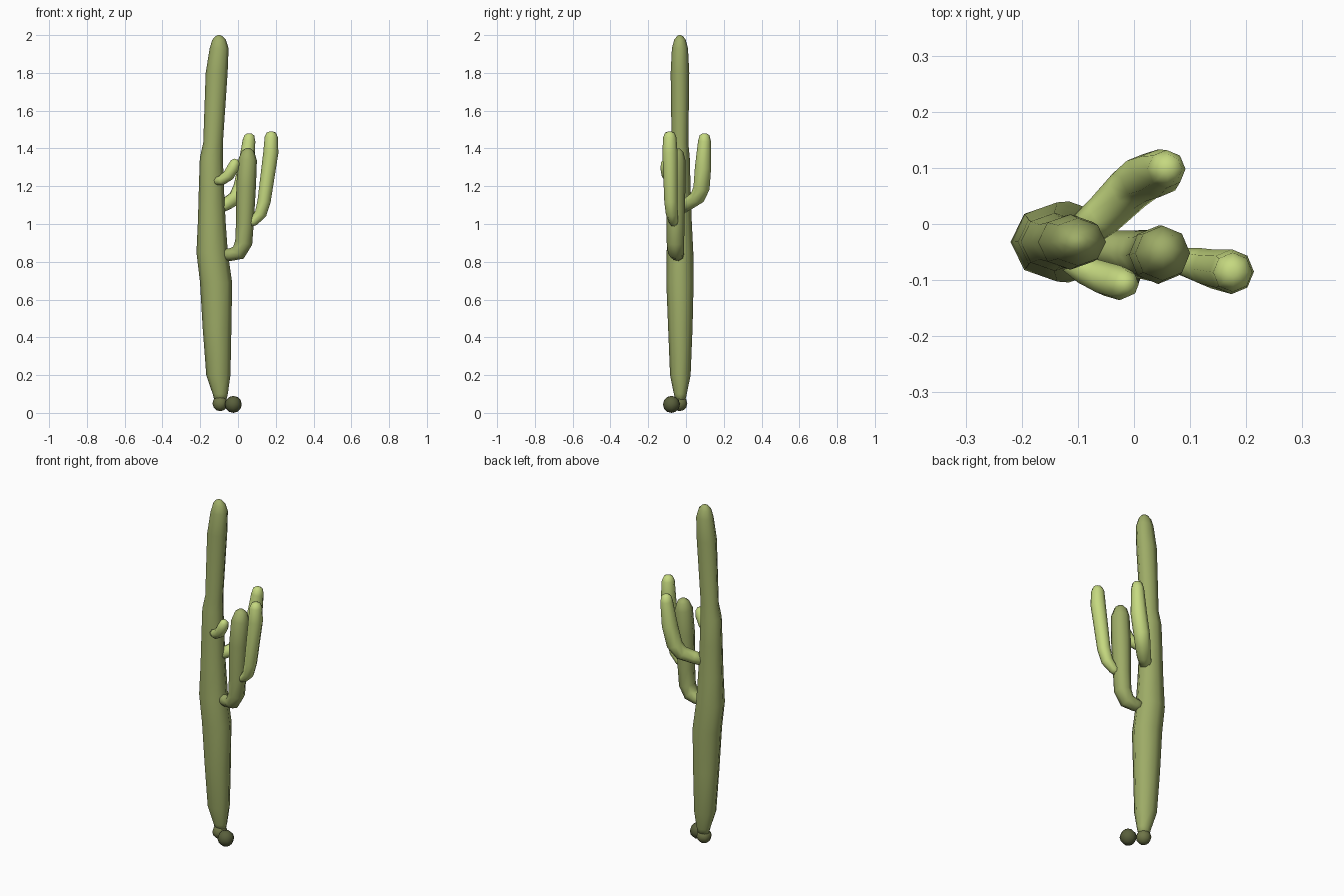
import bpy, bmesh, math
from mathutils import Vector


def material(name, rgb):
    m = bpy.data.materials.new(name)
    m.diffuse_color = (*rgb, 1)
    return m


body_green = material("olive green", (0.34, 0.41, 0.135))
arm_green = material("light green", (0.56, 0.69, 0.215))
dark_olive = material("dark olive", (0.10, 0.115, 0.045))
mid_olive = material("mid olive", (0.16, 0.18, 0.065))


def finish(bm, name, mat):
    bmesh.ops.recalc_face_normals(bm, faces=bm.faces)
    for f in bm.faces:
        f.smooth = True
    me = bpy.data.meshes.new(name)
    bm.to_mesh(me)
    bm.free()
    me.materials.append(mat)
    ob = bpy.data.objects.new(name, me)
    bpy.context.collection.objects.link(ob)
    return ob


# Skin a closed eight-sided stem over stations (x, y, z, radius)
def stem(name, path, mat, squash=1.0, tilt=True, sides=8):
    bm = bmesh.new()
    pts = [Vector(p[:3]) for p in path]
    rings = []
    for i, p in enumerate(path):
        d = pts[min(i + 1, len(pts) - 1)] - pts[max(i - 1, 0)]
        q = Vector((0, 0, 1)).rotation_difference(d)
        ring = []
        for k in range(sides):
            a = 2 * math.pi * k / sides
            v = Vector((p[3] * math.cos(a), p[3] * squash * math.sin(a), 0))
            if tilt:
                v.rotate(q)
            ring.append(bm.verts.new(pts[i] + v))
        rings.append(ring)
    for lo, hi in zip(rings, rings[1:]):
        for k in range(sides):
            j = (k + 1) % sides
            bm.faces.new((lo[k], lo[j], hi[j], hi[k]))
    bm.faces.new(rings[0][::-1])
    bm.faces.new(rings[-1])
    return finish(bm, name, mat)


# Main trunk, slightly oval
stem("trunk", [
    (-0.093, -0.03, 0.06, 0.030), (-0.094, -0.03, 0.10, 0.040),
    (-0.104, -0.03, 0.20, 0.064), (-0.111, -0.03, 0.45, 0.076),
    (-0.116, -0.032, 0.69, 0.085), (-0.137, -0.032, 0.85, 0.083),
    (-0.139, -0.032, 1.02, 0.073), (-0.141, -0.032, 1.20, 0.066),
    (-0.141, -0.032, 1.35, 0.061), (-0.132, -0.032, 1.43, 0.052),
    (-0.113, -0.032, 1.80, 0.058), (-0.100, -0.032, 1.93, 0.050),
    (-0.100, -0.032, 1.975, 0.036), (-0.101, -0.032, 1.995, 0.018),
    (-0.101, -0.032, 2.0, 0.006)], body_green, squash=0.85, tilt=False)

# Thick front arm
stem("front_arm", [
    (-0.11, -0.035, 0.835, 0.028), (-0.04, -0.045, 0.838, 0.034),
    (0.002, -0.053, 0.848, 0.042), (0.030, -0.056, 0.90, 0.046),
    (0.036, -0.055, 1.00, 0.047), (0.043, -0.055, 1.20, 0.052),
    (0.051, -0.052, 1.34, 0.049), (0.052, -0.047, 1.385, 0.033),
    (0.052, -0.045, 1.40, 0.014)], body_green)

# Outer arm branching off the front arm
stem("outer_arm", [
    (0.04, -0.06, 0.995, 0.02), (0.085, -0.067, 1.015, 0.025),
    (0.120, -0.075, 1.055, 0.032), (0.138, -0.08, 1.12, 0.035),
    (0.174, -0.085, 1.38, 0.040), (0.176, -0.086, 1.46, 0.035),
    (0.177, -0.086, 1.484, 0.024), (0.177, -0.086, 1.49, 0.008)], arm_green)

# Back arm
stem("back_arm", [
    (-0.11, -0.03, 1.08, 0.03), (-0.055, 0.015, 1.11, 0.037),
    (-0.01, 0.06, 1.14, 0.041), (0.017, 0.082, 1.19, 0.043),
    (0.043, 0.09, 1.30, 0.043), (0.058, 0.098, 1.44, 0.034),
    (0.060, 0.098, 1.47, 0.026), (0.060, 0.098, 1.48, 0.010)], arm_green)

# Short bud
stem("small_arm", [
    (-0.12, -0.06, 1.225, 0.022), (-0.085, -0.083, 1.232, 0.027),
    (-0.050, -0.098, 1.258, 0.031), (-0.025, -0.105, 1.30, 0.031),
    (-0.014, -0.107, 1.330, 0.024), (-0.010, -0.107, 1.343, 0.010)], arm_green)


# Pebbles at the foot
def pebble(name, loc, r, mat):
    bm = bmesh.new()
    bmesh.ops.create_uvsphere(bm, u_segments=8, v_segments=6, radius=r)
    bmesh.ops.translate(bm, verts=bm.verts, vec=loc)
    finish(bm, name, mat)


pebble("dark_pebble", (-0.025, -0.077, 0.045), 0.045, dark_olive)
pebble("root_pebble", (-0.094, -0.034, 0.050), 0.041, mid_olive)
